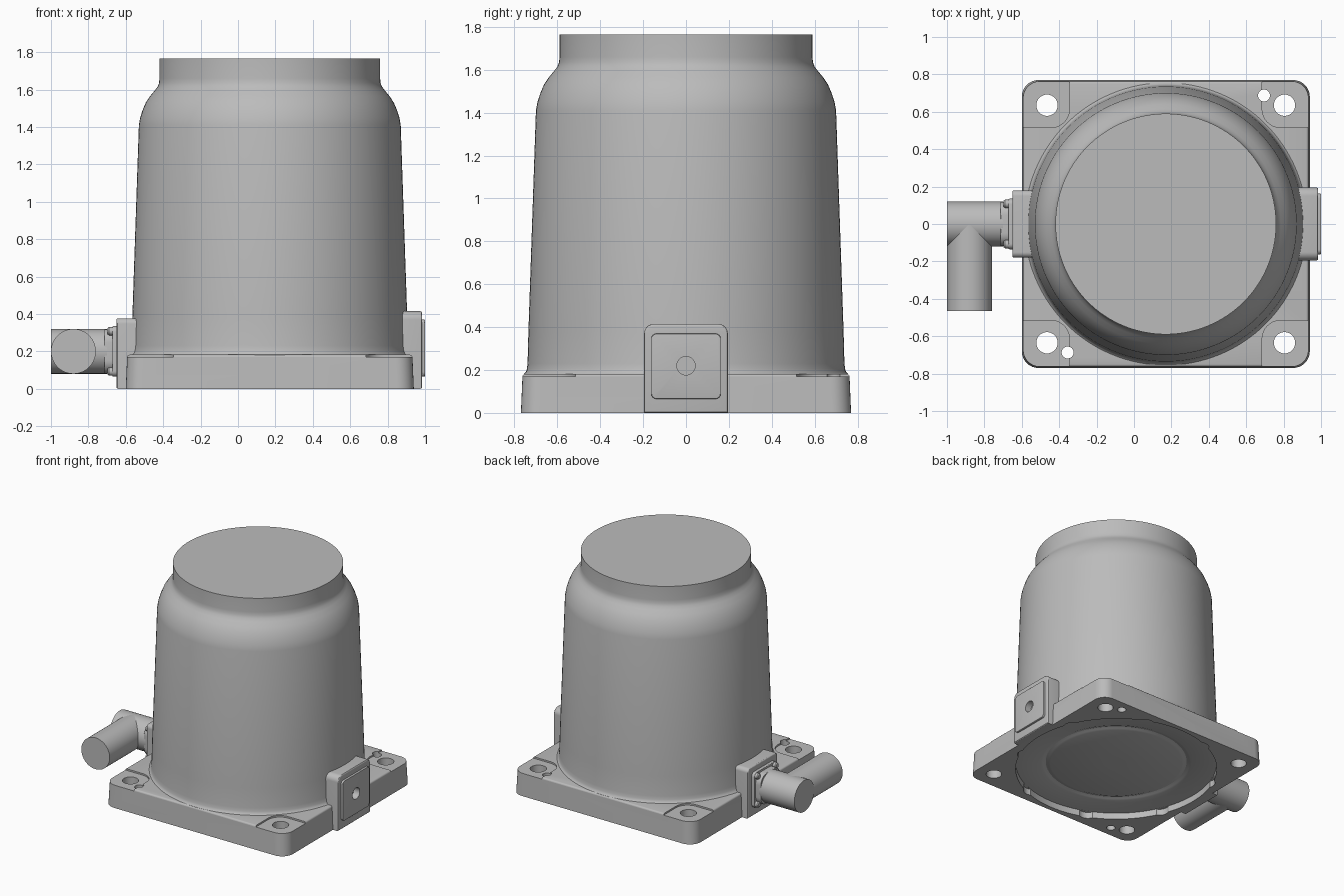
import bpy, bmesh, math
from mathutils import Vector

if "Cube" in bpy.data.objects:
    bpy.data.objects.remove(bpy.data.objects["Cube"])

grey = bpy.data.materials.new("cast metal grey")
grey.use_nodes = True
GREY = (0.5, 0.5, 0.5, 1)
grey.diffuse_color = GREY
grey.node_tree.nodes["Principled BSDF"].inputs["Base Color"].default_value = GREY

CX = 0.17        # axis of the housing
HALF = 0.77      # half width of the base
PORT_Z = 0.2     # height of the connector axis
parts = []


def place(a, b, d, axis):
    return Vector({"x": (d, a, b), "y": (a, d, b), "z": (a, b, d)}[axis])


def finish(bm, name, keep):
    bmesh.ops.recalc_face_normals(bm, faces=bm.faces)
    mesh = bpy.data.meshes.new(name)
    bm.to_mesh(mesh)
    bm.free()
    mesh.materials.append(grey)
    ob = bpy.data.objects.new(name, mesh)
    bpy.context.collection.objects.link(ob)
    if keep:
        parts.append(ob)
    else:
        ob.hide_render = True
    return ob


def rounded(a0, a1, b0, b1, radii, steps=8):
    """Rectangle outline; one radius per corner, counter-clockwise from low-low."""
    pts = []
    corners = [(a0, b0, 1, 1), (a1, b0, -1, 1), (a1, b1, -1, -1), (a0, b1, 1, -1)]
    for i, ((a, b, sa, sb), r) in enumerate(zip(corners, radii)):
        if r == 0:
            pts.append((a, b))
            continue
        for k in range(steps + 1):
            t = math.pi * (1 + i / 2 + k / steps / 2)
            pts.append((a + sa * r + r * math.cos(t), b + sb * r + r * math.sin(t)))
    return pts


def prism(name, outline, d0, d1, axis="z", taper=1.0, bevel=0.0, keep=True):
    bm = bmesh.new()
    ca = sum(p[0] for p in outline) / len(outline)
    cb = sum(p[1] for p in outline) / len(outline)
    low = [bm.verts.new(place(a, b, d0, axis)) for a, b in outline]
    high = [bm.verts.new(place(ca + (a - ca) * taper, cb + (b - cb) * taper, d1, axis))
            for a, b in outline]
    n = len(outline)
    bm.faces.new(low)
    cap = bm.faces.new(high)
    for i in range(n):
        j = (i + 1) % n
        bm.faces.new((low[i], low[j], high[j], high[i]))
    bmesh.ops.recalc_face_normals(bm, faces=bm.faces)
    if bevel:
        bmesh.ops.bevel(bm, geom=list(cap.edges), offset=bevel, segments=3,
                        profile=0.5, affect="EDGES")
    return finish(bm, name, keep)


def lathe(name, profile, centre, axis="z", sides=96, keep=True):
    """Turn (radius, distance) points around an axis; both ends are capped."""
    bm = bmesh.new()
    rings = []
    for r, d in profile:
        ring = []
        for k in range(sides):
            t = 2 * math.pi * k / sides
            ring.append(bm.verts.new(place(centre[0] + r * math.cos(t),
                                           centre[1] + r * math.sin(t), d, axis)))
        rings.append(ring)
    for lo, hi in zip(rings, rings[1:]):
        for k in range(sides):
            j = (k + 1) % sides
            bm.faces.new((lo[k], lo[j], hi[j], hi[k]))
    bm.faces.new(rings[0])
    bm.faces.new(rings[-1])
    return finish(bm, name, keep)


def cut(ob, cutter, remove=True):
    mod = ob.modifiers.new("cut", "BOOLEAN")
    mod.operation = "DIFFERENCE"
    mod.solver = "EXACT"
    mod.object = cutter
    bpy.context.view_layer.objects.active = ob
    bpy.ops.object.modifier_apply(modifier=mod.name)
    if remove:
        bpy.data.objects.remove(cutter)


# Square base plate
base = prism("base_plate", rounded(CX - HALF, CX + HALF, -HALF, HALF, [0.09] * 4),
             0, 0.182, taper=0.99, bevel=0.012)

# Housing with a flared foot, rounded shoulder and neck
lathe("housing", [(0.755, 0.13), (0.755, 0.182), (0.747, 0.19), (0.742, 0.205), (0.739, 0.23),
                  (0.735, 0.38), (0.7, 1.41), (0.693, 1.45), (0.68, 1.49), (0.663, 1.53),
                  (0.64, 1.565), (0.615, 1.595), (0.6, 1.615), (0.592, 1.635), (0.59, 1.66),
                  (0.59, 1.765)], (CX, 0), sides=128)

# Side bosses
left_boss = prism("left_boss", rounded(-0.195, 0.195, 0, 0.415, [0, 0, 0.045, 0.045]),
                  0.85, 0.985, "x", bevel=0.01)
right_boss = prism("right_boss", rounded(-0.18, 0.18, 0, 0.377, [0, 0, 0.03, 0.03]),
                   -0.5, -0.65, "x", bevel=0.01)

# Cover on the left boss with a round socket
cover = prism("left_cover", rounded(-0.162, 0.162, 0.065, 0.37, [0.025] * 4),
              0.98, 1.0, "x", bevel=0.004)
socket = lathe("socket_cutter", [(0.043, 0.95), (0.043, 1.05)], (0, 0.22), "x", 32, False)
cut(cover, socket, False)
cut(left_boss, socket)

# Stepped corner pads and bolt holes
for sx in (-1, 1):
    for sy in (-1, 1):
        xs = sorted((CX + sx * 0.515, CX + sx * 0.9))
        ys = sorted((sy * 0.515, sy * 0.9))
        corner = {(1, 1): 0, (-1, 1): 1, (-1, -1): 2, (1, -1): 3}[(sx, sy)]
        radii = [0.1 if i == corner else 0 for i in range(4)]
        cut(base, prism("pad_cutter", rounded(*xs, *ys, radii), 0.17, 0.3, keep=False))
        cut(base, lathe("bolt_cutter", [(0.057, -0.1), (0.057, 0.3)],
                        (CX + sx * 0.635, sy * 0.635), sides=32, keep=False))
for s in (-1, 1):
    cut(base, lathe("dowel_cutter", [(0.032, -0.1), (0.032, 0.3)],
                    (CX + s * 0.525, s * 0.687), sides=24, keep=False))

# Shallow round recess underneath, with a soft ring groove
recess = lathe("recess_cutter", [(0.735, -0.1), (0.735, 0.05), (0.55, 0.05), (0.535, 0.056),
                                 (0.515, 0.062), (0.495, 0.056), (0.48, 0.05), (0.05, 0.05)],
               (CX, 0), keep=False)
for ob in (left_boss, right_boss):
    cut(ob, recess, False)
cut(base, recess)
for k in range(8):
    t = math.pi * (k / 4 + 0.125)
    cut(base, lathe("notch_cutter", [(0.07, -0.1), (0.07, 0.049)],
                    (CX + 0.685 * math.cos(t), 0.685 * math.sin(t)), sides=24, keep=False))

# Connector flange, screws and elbow
prism("connector_flange", rounded(-0.135, 0.135, PORT_Z - 0.135, PORT_Z + 0.135, [0.03] * 4),
      -0.64, -0.672, "x", bevel=0.006)
prism("connector_collar", rounded(-0.118, 0.118, PORT_Z - 0.118, PORT_Z + 0.118, [0.07] * 4),
      -0.66, -0.715, "x", bevel=0.006)
for sy in (-1, 1):
    for sz in (-1, 1):
        lathe("flange_screw", [(0.022, -0.66), (0.022, -0.69), (0.016, -0.697)],
              (sy * 0.108, PORT_Z + sz * 0.108), "x", 16)
lathe("elbow_inlet", [(0.12, -0.7), (0.12, -1.0)], (0, PORT_Z), "x", 64)
lathe("elbow_outlet", [(0.12, 0), (0.12, -0.465)], (-0.88, PORT_Z), "y", 64)

# Smooth shading with sharp edges kept
bpy.ops.object.select_all(action="DESELECT")
for ob in parts:
    ob.select_set(True)
bpy.context.view_layer.objects.active = base
bpy.ops.object.shade_smooth_by_angle(angle=math.radians(30))
